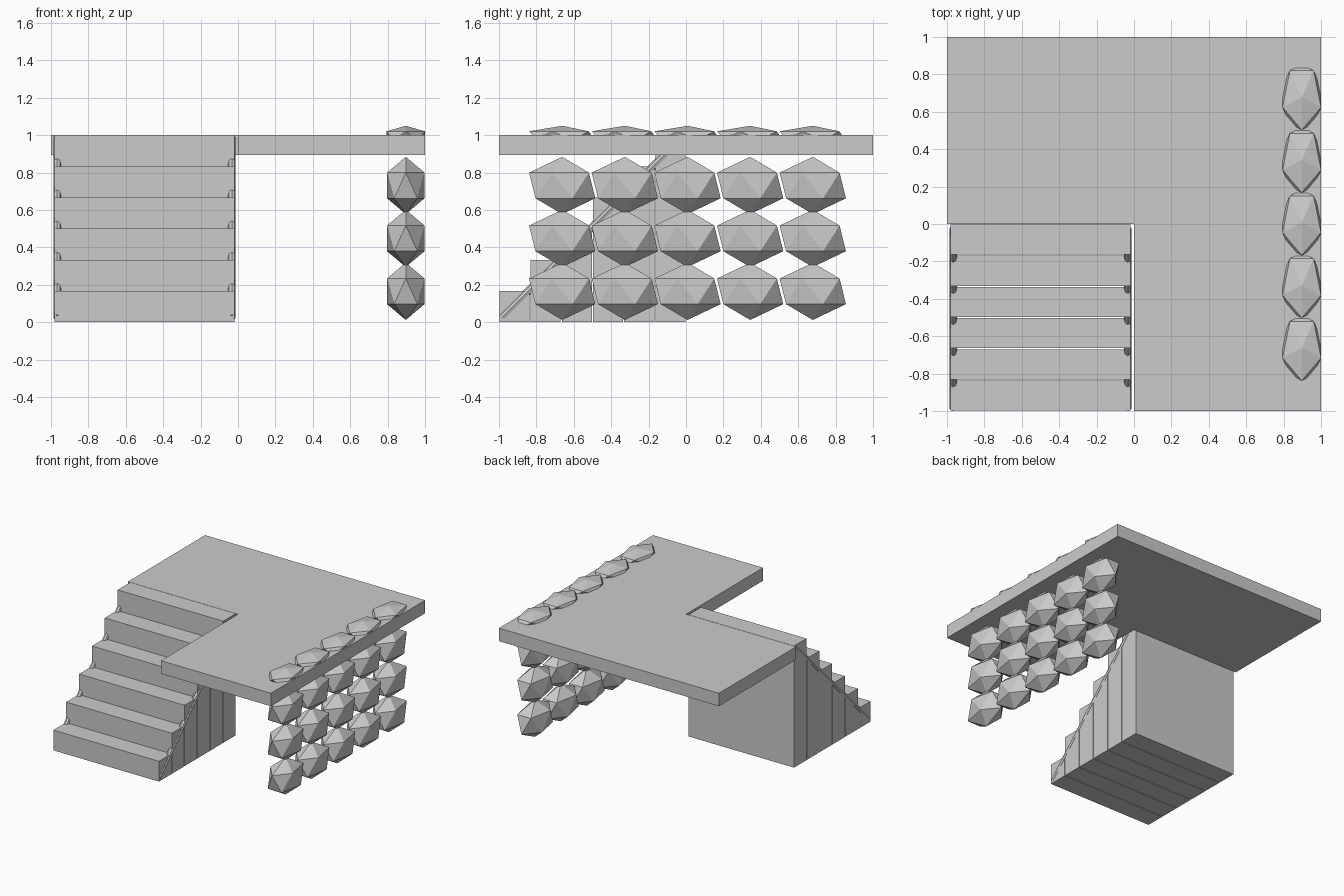
import bpy, bmesh, math
from mathutils import Matrix, Vector

old = bpy.data.objects.get("Cube")
if old:
    bpy.data.objects.remove(old)

GREY = (0.6, 0.6, 0.6, 1)
stone = bpy.data.materials.new("stone_grey")
stone.use_nodes = True
stone.diffuse_color = GREY
stone.node_tree.nodes["Principled BSDF"].inputs["Base Color"].default_value = GREY


def add_object(name, bm):
    bmesh.ops.recalc_face_normals(bm, faces=bm.faces)
    mesh = bpy.data.meshes.new(name)
    bm.to_mesh(mesh)
    bm.free()
    mesh.materials.append(stone)
    obj = bpy.data.objects.new(name, mesh)
    bpy.context.collection.objects.link(obj)
    return obj


def box(name, low, high):
    low, high = Vector(low), Vector(high)
    bm = bmesh.new()
    place = Matrix.Translation((low + high) / 2) @ Matrix.Diagonal((*(high - low), 1))
    bmesh.ops.create_cube(bm, size=1, matrix=place)
    return add_object(name, bm)


def rock(name, centre, radii):
    bm = bmesh.new()
    place = (Matrix.Translation(centre) @ Matrix.Diagonal((*radii, 1))
             @ Matrix.Rotation(-math.pi / 2, 4, "Z"))
    bmesh.ops.create_icosphere(bm, subdivisions=1, radius=1, matrix=place)
    return add_object(name, bm)


def rod(name, start, end, radius):
    start, end = Vector(start), Vector(end)
    bm = bmesh.new()
    turn = (end - start).to_track_quat("Z", "Y").to_matrix().to_4x4()
    bmesh.ops.create_cone(bm, cap_ends=True, segments=8, radius1=radius, radius2=radius,
                          depth=(end - start).length,
                          matrix=Matrix.Translation((start + end) / 2) @ turn)
    return add_object(name, bm)


# L-shaped platform extruded from its outline
bm = bmesh.new()
outline = [(-1, 0), (0, 0), (0, -1), (1, -1), (1, 1), (-1, 1)]
face = bm.faces.new([bm.verts.new((x, y, 0.893)) for x, y in outline])
extruded = bmesh.ops.extrude_face_region(bm, geom=[face])["geom"]
bmesh.ops.translate(bm, vec=(0, 0, 0.107),
                    verts=[v for v in extruded if isinstance(v, bmesh.types.BMVert)])
add_object("platform", bm)

# Staircase of full-height blocks with narrow joints
STEPS = 6
for i in range(STEPS):
    front = -1 + i / STEPS
    box(f"step_{i + 1}", (-0.98, front + 0.003, 0), (-0.02, front + 1 / STEPS - 0.003, (i + 1) / STEPS))

# Sloping rods that fill the step corners at both sides
for side, x in (("right", -0.967), ("left", -0.033)):
    rod(f"stair_rod_{side}", (x, -0.985, 0.025), (x, -0.025, 0.985), 0.02)

# Wall of faceted rocks, with a flatter row along the platform edge
for column in range(5):
    y = 0.008 + (column - 2) * 0.335
    for row in range(3):
        rock(f"wall_rock_{row + 1}_{column + 1}", (0.897, y, 0.165 + row * 0.283), (0.118, 0.198, 0.153))
    rock(f"edge_rock_{column + 1}", (0.897, y, 0.997), (0.121, 0.196, 0.053))
